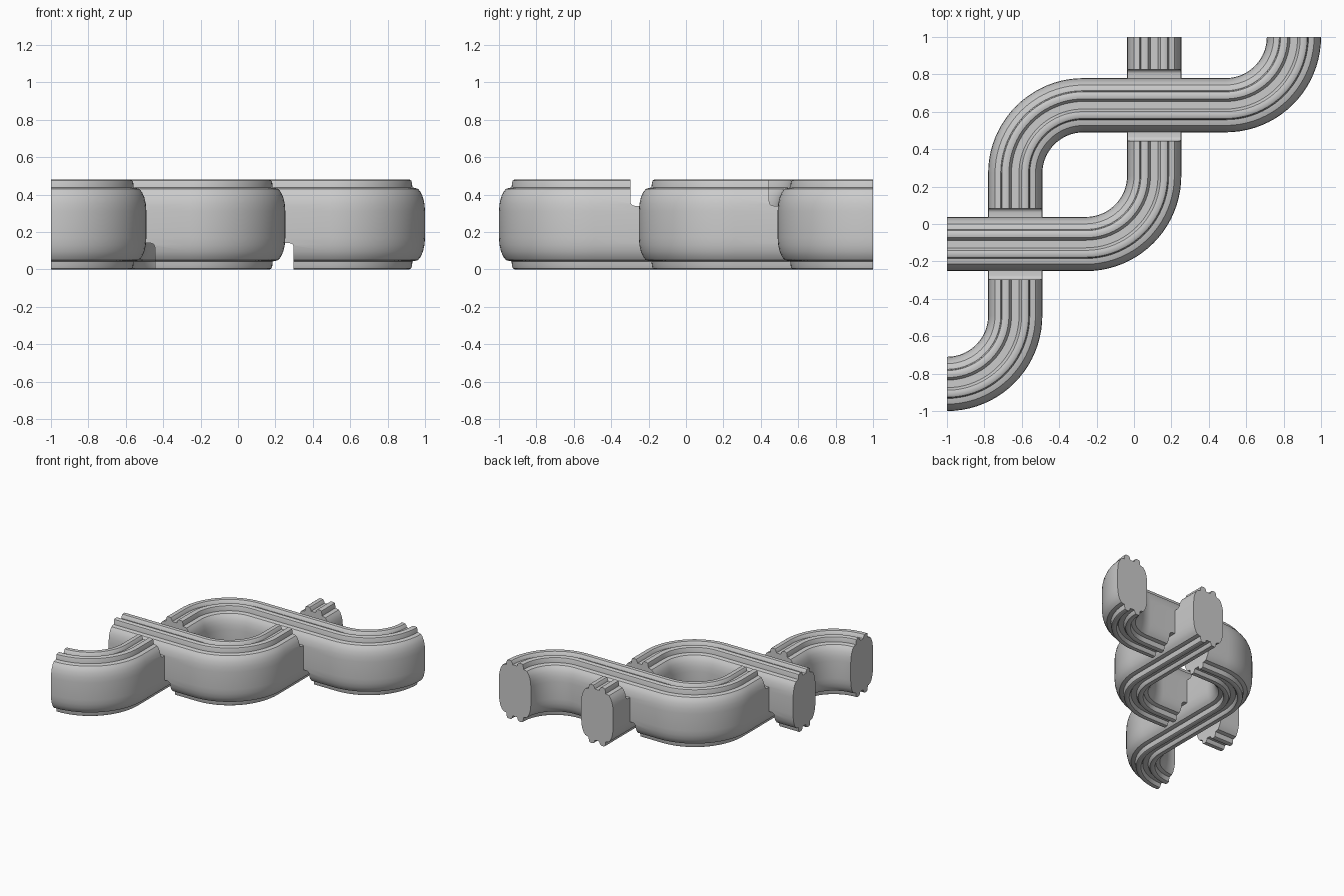
import bpy, bmesh
from math import sin, cos, radians
from mathutils import Vector

if "Cube" in bpy.data.objects:
    bpy.data.objects.remove(bpy.data.objects["Cube"])

H = 0.48      # strand height
R = 0.365     # centreline bend radius
GAP = 0.19    # half length of each crossing notch

# Upper right quarter of the cross-section: centre groove, ridge, shoulder, side
quarter = [(0.0, .45), (.020, .45), (.025, .466), (.034, .478), (.044, .48), (.062, .48),
           (.071, .475), (.075, .462), (.078, .437), (.088, .436), (.108, .43), (.122, .412),
           (.134, .385), (.142, .35), (.145, .31)]
right = quarter + [(x, H - z) for x, z in reversed(quarter)]
profile = right + [(-x, z) for x, z in reversed(right[1:-1])]


def arc(cx, cy, a0, a1, n=20):
    pts = []
    for i in range(n + 1):
        a = radians(a0 + (a1 - a0) * i / n)
        pts.append(((cx + R * cos(a), cy + R * sin(a)), a, 1 if a1 > a0 else -1))
    # position and direction of travel
    return [(p, (-s * sin(a), s * cos(a))) for p, a, s in pts]


def add_object(name, bm):
    me = bpy.data.meshes.new(name)
    bmesh.ops.recalc_face_normals(bm, faces=bm.faces)
    bm.to_mesh(me)
    bm.free()
    ob = bpy.data.objects.new(name, me)
    bpy.context.collection.objects.link(ob)
    return ob


def sweep(name, path):
    bm = bmesh.new()
    rings = []
    for (px, py), (tx, ty) in path:
        rings.append([bm.verts.new((px + ty * u, py - tx * u, z)) for u, z in profile])
    n = len(profile)
    for a, b in zip(rings, rings[1:]):
        for i in range(n):
            bm.faces.new((a[i], a[(i + 1) % n], b[(i + 1) % n], b[i]))
    bm.faces.new(rings[0])
    bm.faces.new(rings[-1])
    return add_object(name, bm)


def boolean(ob, other, operation):
    mod = ob.modifiers.new(operation.lower(), 'BOOLEAN')
    mod.operation = operation
    mod.solver = 'EXACT'
    mod.object = other
    bpy.context.view_layer.objects.active = ob
    bpy.ops.object.modifier_apply(modifier=mod.name)
    bpy.data.objects.remove(other)


def notch(ob, x, y, along_x, top):
    # rounded block removing the top or the bottom of a strand at a crossing
    lo, hi = (.34, .74) if top else (-.26, .14)
    sx, sy = (2 * GAP, .5) if along_x else (.5, 2 * GAP)
    bm = bmesh.new()
    bmesh.ops.create_cube(bm, size=1)
    bmesh.ops.scale(bm, vec=Vector((sx, sy, hi - lo)), verts=bm.verts)
    bmesh.ops.translate(bm, vec=Vector((x, y, (lo + hi) / 2)), verts=bm.verts)
    bmesh.ops.bevel(bm, geom=list(bm.edges), offset=.022, segments=4, profile=.5,
                    affect='EDGES')
    cutter = add_object("notch_cutter", bm)
    cutter.hide_render = True
    boolean(ob, cutter, 'DIFFERENCE')


# Long strand: three bends, lower left to upper right
long_strand = sweep("interlaced_strands",
                    arc(-1, -.49, -90, 0) + arc(-.27, .27, 180, 90) + arc(.49, 1, -90, 0))
# Short strand: one bend
short_strand = sweep("short_strand",
                     [((-1, -.107), (1, 0))] + arc(-.257, .258, -90, 0) + [((.108, 1), (0, 1))])

# Over-under crossings
c1, c2 = (-.635, -.107), (.108, .635)
notch(long_strand, *c1, along_x=False, top=True)
notch(short_strand, *c1, along_x=True, top=False)
notch(long_strand, *c2, along_x=True, top=False)
notch(short_strand, *c2, along_x=False, top=True)
boolean(long_strand, short_strand, 'UNION')

# Smooth shading with crisp ridges
bpy.ops.object.select_all(action='DESELECT')
long_strand.select_set(True)
bpy.context.view_layer.objects.active = long_strand
bpy.ops.object.shade_smooth_by_angle(angle=radians(35))
